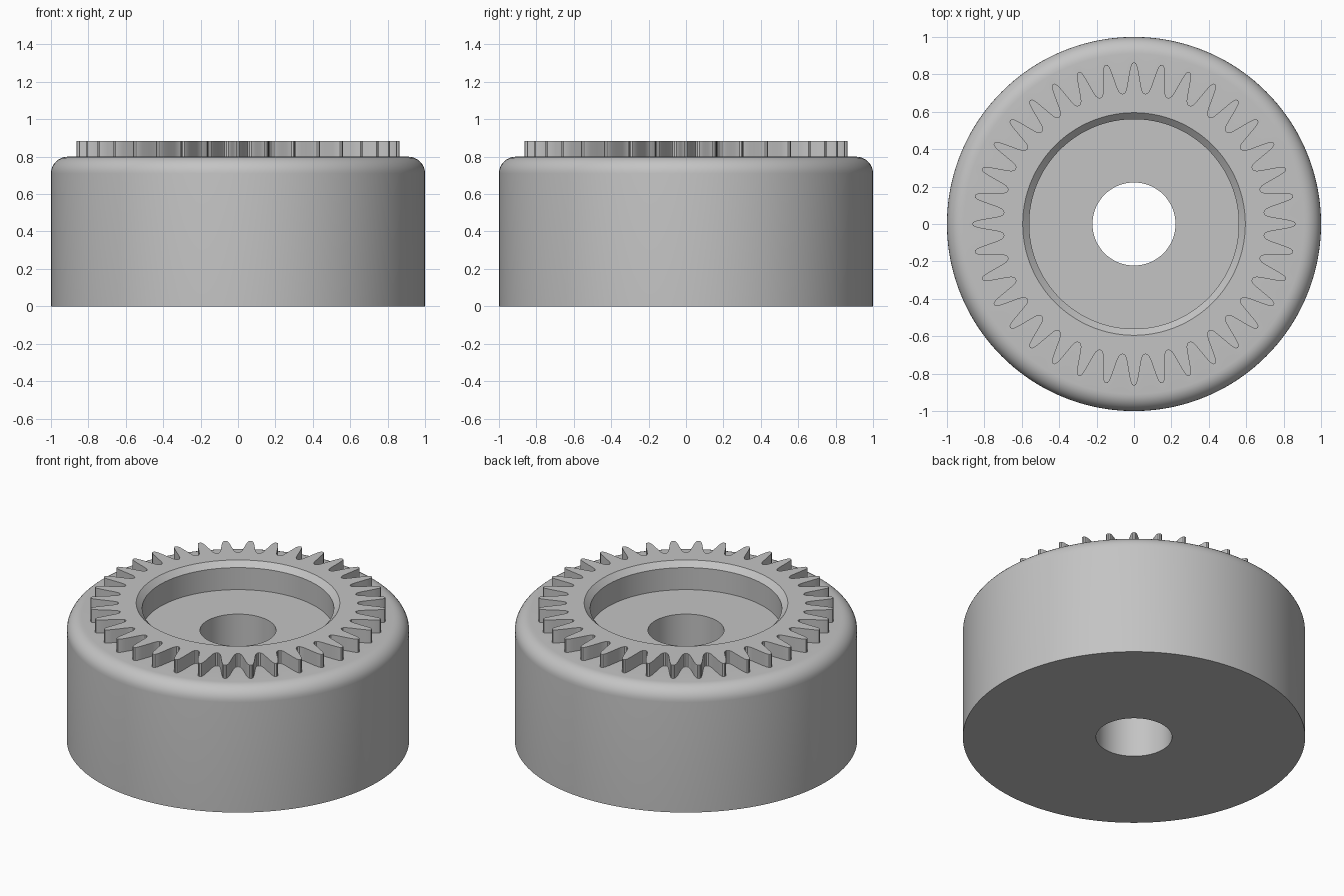
import bpy, bmesh, math

if "Cube" in bpy.data.objects:
    bpy.data.objects.remove(bpy.data.objects["Cube"])

TEETH = 36
PITCH = 360 / TEETH

# Half a tooth: (degrees from tooth centre, radius)
HALF_TOOTH = [(0, 0.864), (0.6, 0.861), (1.1, 0.848), (1.6, 0.82), (2.2, 0.78),
              (2.8, 0.742), (3.4, 0.715), (4.1, 0.702), (5, 0.698)]
TOOTH = HALF_TOOTH + [(PITCH - a, r) for a, r in HALF_TOOTH[-2:0:-1]]
OUTLINE = [(math.radians(k * PITCH + a), r) for k in range(TEETH) for a, r in TOOTH]

grey = bpy.data.materials.new("grey")
grey.diffuse_color = (0.55, 0.55, 0.55, 1)
grey.use_nodes = True
grey.node_tree.nodes["Principled BSDF"].inputs["Base Color"].default_value = grey.diffuse_color


def loft(name, rings, closed=False):
    """Skin rings of (radius, z); radius None follows the toothed outline."""
    bm = bmesh.new()
    loops = [[bm.verts.new(((r or g) * math.cos(a), (r or g) * math.sin(a), z))
              for a, g in OUTLINE] for r, z in rings]
    n = len(OUTLINE)
    for low, high in zip(loops, loops[1:]):
        for j in range(n):
            k = (j + 1) % n
            bm.faces.new((low[j], high[j], high[k], low[k]))
    mesh = bpy.data.meshes.new(name)
    bm.to_mesh(mesh)
    bm.free()
    obj = bpy.data.objects.new(name, mesh)
    bpy.context.collection.objects.link(obj)
    mesh.materials.append(grey)
    bpy.ops.object.select_all(action='DESELECT')
    obj.select_set(True)
    bpy.context.view_layer.objects.active = obj
    bpy.ops.object.shade_smooth_by_angle(angle=math.radians(30))
    return obj


# Round body: top shelf, filleted rim, outer wall, base, through hole, recess
FILLET = 0.09
rim = [(1 - FILLET + FILLET * math.sin(t), 0.8 - FILLET + FILLET * math.cos(t))
       for t in (math.radians(11.25 * i) for i in range(9))]
loft("wheel_body", [(None, 0.8)] + rim + [(1, 0), (0.222, 0), (0.222, 0.71),
                                          (0.56, 0.71), (0.56, 0.8)])

# Toothed ring: recess wall, inner chamfer, flat top, tooth sides
loft("gear_ring", [(0.56, 0.8), (0.56, 0.852), (0.595, 0.885),
                   (None, 0.885), (None, 0.8)])
